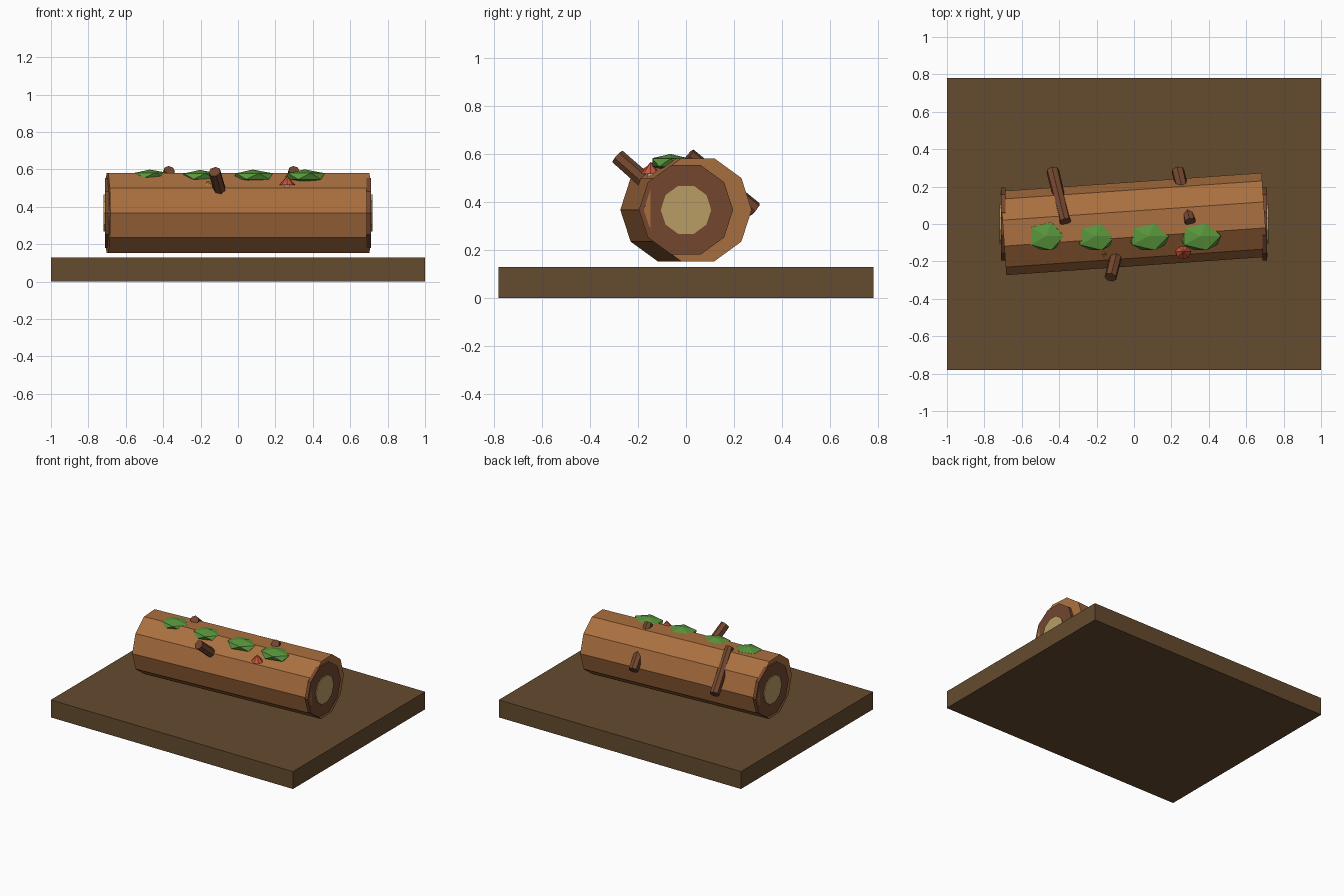
import bpy
from math import radians
from mathutils import Vector

if "Cube" in bpy.data.objects:
    bpy.data.objects.remove(bpy.data.objects["Cube"])


def material(name, rgb):
    m = bpy.data.materials.new(name)
    m.diffuse_color = (*rgb, 1)
    m.use_nodes = True
    m.node_tree.nodes["Principled BSDF"].inputs["Base Color"].default_value = m.diffuse_color
    return m


SOIL = material("soil", (0.13, 0.070, 0.029))
BARK = material("bark", (0.40, 0.16, 0.05))
DARK = material("dark_bark", (0.17, 0.062, 0.028))
CORE = material("core_wood", (0.48, 0.34, 0.13))
MOSS = material("moss", (0.10, 0.30, 0.045))
RED = material("red_cap", (0.60, 0.09, 0.045))
ORANGE = material("orange_cap", (0.65, 0.28, 0.05))
STEM = material("stem", (0.75, 0.68, 0.52))


def finish(name, mat):
    ob = bpy.context.object
    ob.name = name
    ob.data.materials.append(mat)
    return ob


def rod(name, a, b, r1, r2, sides, mat):
    """Straight (tapered) prism from point a to point b."""
    a, b = Vector(a), Vector(b)
    d = b - a
    bpy.ops.mesh.primitive_cone_add(vertices=sides, radius1=r1, radius2=r2, depth=d.length,
                                    location=(a + b) / 2,
                                    rotation=d.to_track_quat('Z', 'Y').to_euler())
    return finish(name, mat)


def x_prism(name, x, length, radius, mat, yaw=0):
    """Decagonal prism lying along x, flat side up."""
    bpy.ops.mesh.primitive_cylinder_add(vertices=10, radius=radius, depth=length,
                                        location=(x, 0, 0.367),
                                        rotation=(0, radians(90), radians(yaw)))
    return finish(name, mat)


# ground slab
bpy.ops.mesh.primitive_cube_add(size=1, location=(0, 0, 0.065))
finish("ground_slab", SOIL).scale = (2, 1.56, 0.13)

# log body, slightly turned, with square-on bark rings and core wood at the ends
x_prism("log", 0, 1.40, 0.225, BARK, yaw=4)
for side, s in (("left", -1), ("right", 1)):
    x_prism(f"{side}_end_ring", s * 0.70, 0.024, 0.196, DARK)
    x_prism(f"{side}_end_core", s * 0.705, 0.026, 0.105, CORE)

# branch stubs
rod("back_left_branch", (-0.435, 0.285, 0.367), (-0.367, 0.012, 0.595), 0.035, 0.030, 7, DARK)
rod("back_right_branch", (0.235, 0.285, 0.367), (0.300, 0.012, 0.595), 0.035, 0.030, 7, DARK)
rod("front_branch", (-0.07, -0.06, 0.39), (-0.125, -0.285, 0.588), 0.035, 0.033, 7, DARK)

# moss clumps along the top
for i, (x, r, z, h) in enumerate([(-0.472, 0.108, 0.568, 0.031), (-0.205, 0.117, 0.563, 0.034),
                                  (0.078, 0.121, 0.563, 0.036), (0.355, 0.122, 0.563, 0.037)]):
    bpy.ops.mesh.primitive_ico_sphere_add(subdivisions=1, radius=1, location=(x, -0.065, z))
    finish(f"moss_clump_{i + 1}", MOSS).scale = (r, 0.088, h)

# mushrooms
for name, x, y, z, r, h, mat in [("red", 0.263, -0.147, 0.516, 0.042, 0.05, RED),
                                 ("orange", -0.16, -0.155, 0.506, 0.028, 0.034, ORANGE)]:
    rod(f"{name}_mushroom_stem", (x, y, z - 0.06), (x, y, z), r * 0.35, r * 0.3, 6, STEM)
    rod(f"{name}_mushroom_cap", (x, y, z), (x, y, z + h), r, 0, 8, mat)
